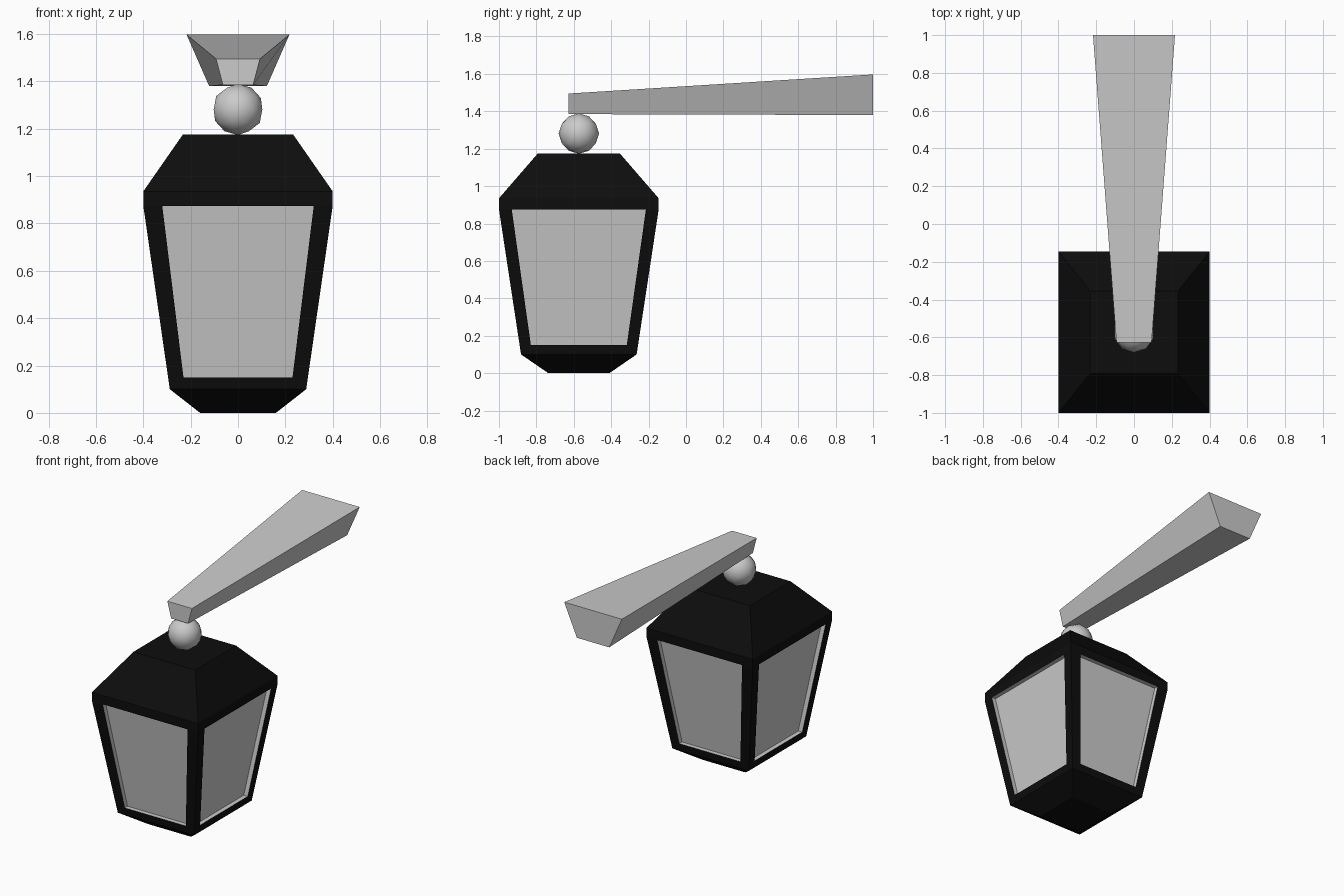
import bpy, bmesh
from mathutils import Vector

if "Cube" in bpy.data.objects:
    bpy.data.objects.remove(bpy.data.objects["Cube"])

CY = -0.573      # lantern centre line
DEPTH = 0.03     # window recess

black = bpy.data.materials.new("black_metal")
black.diffuse_color = (0.004, 0.004, 0.004, 1)
black.use_nodes = True
black.node_tree.nodes["Principled BSDF"].inputs["Base Color"].default_value = black.diffuse_color


def make_object(name, bm, material=None):
    bmesh.ops.remove_doubles(bm, verts=bm.verts, dist=1e-5)
    bmesh.ops.recalc_face_normals(bm, faces=bm.faces)
    me = bpy.data.meshes.new(name)
    bm.to_mesh(me)
    bm.free()
    ob = bpy.data.objects.new(name, me)
    bpy.context.collection.objects.link(ob)
    if material:
        me.materials.append(material)
    return ob


def rect(hx, hy, z, cy=CY):
    return [Vector((sx * hx, cy + sy * hy, z))
            for sx, sy in ((-1, -1), (1, -1), (1, 1), (-1, 1))]


def face(bm, pts):
    return bm.faces.new([bm.verts.new(p) for p in pts])


# Lantern outline: half width x, half depth y, height
rings = [rect(*r) for r in ((0.16, 0.163, 0), (0.288, 0.309, 0.10),
                            (0.40, 0.427, 0.876), (0.40, 0.427, 0.935),
                            (0.233, 0.219, 1.175))]


# Window corners as a fraction of the wall between rings 1 and 2
def window(i):
    a, b = rings[1][i], rings[1][(i + 1) % 4]
    c, d = rings[2][(i + 1) % 4], rings[2][i]
    outer = [a, b, c, d]

    def point(u, v):
        return a.lerp(b, u).lerp(d.lerp(c, u), v)
    ub, ut = 0.11 if i % 2 == 0 else 0.095, 0.1 if i % 2 == 0 else 0.08
    inner = [point(ub, 0.065), point(1 - ub, 0.065),
             point(1 - ut, 0.998), point(ut, 0.998)]
    return outer, inner


# Black frame with open windows
bm = bmesh.new()
face(bm, rings[0])
face(bm, rings[-1])
for k in (0, 2, 3):
    for i in range(4):
        j = (i + 1) % 4
        face(bm, [rings[k][i], rings[k][j], rings[k + 1][j], rings[k + 1][i]])
for i in range(4):
    outer, inner = window(i)
    for n in range(4):
        m = (n + 1) % 4
        face(bm, [outer[n], outer[m], inner[m], inner[n]])
make_object("lantern_frame", bm, black)

# Recessed grey panes with their rims
inward = [Vector(v) for v in ((0, 1, 0), (-1, 0, 0), (0, -1, 0), (1, 0, 0))]
for i, side in enumerate(("front", "right", "back", "left")):
    inner = window(i)[1]
    back = [p + inward[i] * DEPTH for p in inner]
    bm = bmesh.new()
    pane = face(bm, back)
    for n in range(4):
        m = (n + 1) % 4
        face(bm, [inner[n], inner[m], back[m], back[n]])
    bmesh.ops.remove_doubles(bm, verts=bm.verts, dist=1e-5)
    bmesh.ops.recalc_face_normals(bm, faces=bm.faces)
    ob = make_object(side + "_pane", bm)
    # make the pane face outwards
    big = max(ob.data.polygons, key=lambda p: p.area)
    if big.normal.dot(inward[i]) > 0:
        ob.data.flip_normals()

# Ball joint
bpy.ops.mesh.primitive_ico_sphere_add(subdivisions=2, radius=0.108,
                                      location=(0, CY, 1.281))
ball = bpy.context.object
ball.name = "ball_joint"
bpy.ops.object.shade_smooth()

# Tapered bracket arm with trapezoid section
bm = bmesh.new()


def section(y, top, bottom, z0, z1):
    return [Vector(p) for p in ((-bottom, y, z0), (bottom, y, z0),
                                (top, y, z1), (-top, y, z1))]


near = section(-0.628, 0.093, 0.064, 1.385, 1.495)
far = section(1.0, 0.217, 0.122, 1.38, 1.597)
face(bm, near)
face(bm, far)
for n in range(4):
    m = (n + 1) % 4
    face(bm, [near[n], near[m], far[m], far[n]])
make_object("bracket_arm", bm)
